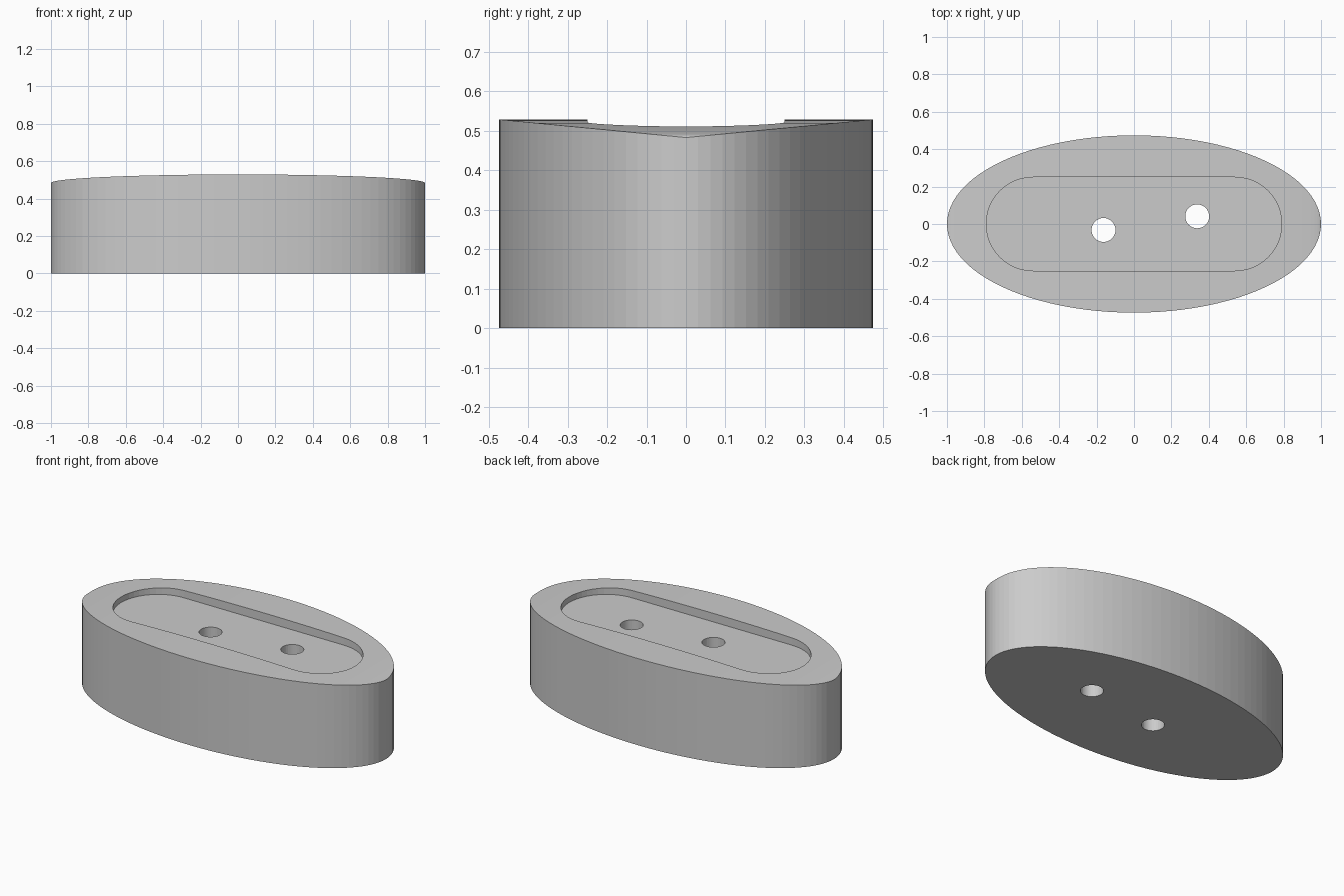
import bpy
import bmesh
from math import cos, sin, pi

if "Cube" in bpy.data.objects:
    bpy.data.objects.remove(bpy.data.objects["Cube"], do_unlink=True)

SIDES = 96
HALF_DEPTH = 0.474
END_HEIGHT, CROWN = 0.483, 0.046
FLOOR = 0.477

grey = bpy.data.materials.new("plain_grey")
grey.use_nodes = True
colour = (0.6, 0.6, 0.6, 1)
grey.diffuse_color = colour
grey.node_tree.nodes["Principled BSDF"].inputs["Base Color"].default_value = colour


def finish(name, bm):
    bmesh.ops.recalc_face_normals(bm, faces=bm.faces)
    mesh = bpy.data.meshes.new(name)
    bm.to_mesh(mesh)
    bm.free()
    mesh.materials.append(grey)
    obj = bpy.data.objects.new(name, mesh)
    bpy.context.collection.objects.link(obj)
    return obj


def prism(name, outline, bottom, top):
    bm = bmesh.new()
    face = bm.faces.new([bm.verts.new((x, y, bottom)) for x, y in outline])
    lifted = bmesh.ops.extrude_face_region(bm, geom=[face], use_keep_orig=True)
    verts = [v for v in lifted["geom"] if isinstance(v, bmesh.types.BMVert)]
    bmesh.ops.translate(bm, verts=verts, vec=(0, 0, top - bottom))
    return finish(name, bm)


def arc(cx, cy, radius, start, sweep, steps):
    angles = [start + sweep * i / steps for i in range(steps + 1)]
    return [(cx + radius * cos(a), cy + radius * sin(a)) for a in angles]


# Oval block whose top bows gently along its length
bm = bmesh.new()
angles = [2 * pi * i / SIDES for i in range(SIDES)]
low = [bm.verts.new((cos(a), HALF_DEPTH * sin(a), 0)) for a in angles]
high = [bm.verts.new((cos(a), HALF_DEPTH * sin(a), END_HEIGHT + CROWN * abs(sin(a))))
        for a in angles]
for i in range(SIDES):
    j = (i + 1) % SIDES
    bm.faces.new((low[i], low[j], high[j], high[i]))
bm.faces.new(low)
half = SIDES // 2
for i in range(half):
    strip = [high[i], high[i + 1], high[-i - 1], high[-i]]
    bm.faces.new(list(dict.fromkeys(strip)))
block = finish("oval_block", bm)

# Round-ended recess and the two through holes
recess = arc(0.54, 0, 0.25, -pi / 2, pi, 24) + arc(-0.54, 0, 0.25, pi / 2, pi, 24)
cutters = [prism("recess_cutter", recess, FLOOR, 0.7)]
for side, x, y in (("right", -0.163, -0.032), ("left", 0.338, 0.041)):
    hole = arc(x, y, 0.064, 0, 2 * pi, 32)[:-1]
    cutters.append(prism(side + "_hole_cutter", hole, -0.1, 0.7))

bpy.context.view_layer.objects.active = block
for cutter in cutters:
    cutter.hide_render = True
    cut = block.modifiers.new(cutter.name, "BOOLEAN")
    cut.operation = "DIFFERENCE"
    cut.solver = "EXACT"
    cut.object = cutter
    bpy.ops.object.modifier_apply(modifier=cut.name)
    bpy.data.objects.remove(cutter, do_unlink=True)
